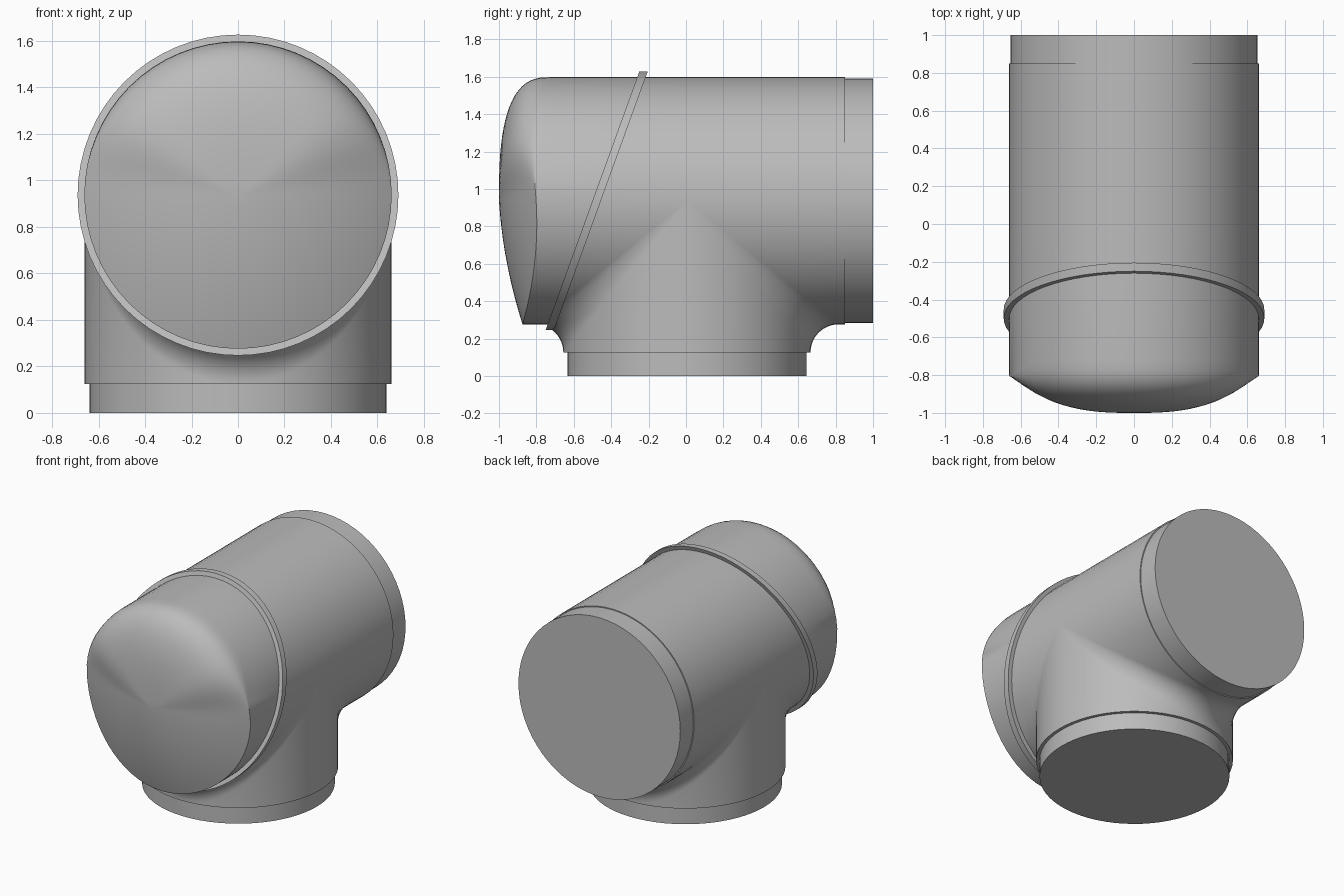
import bpy, bmesh
from math import sin, cos, pi, radians

if "Cube" in bpy.data.objects:
    bpy.data.objects.remove(bpy.data.objects["Cube"])

grey = bpy.data.materials.new("mid_grey")
grey.use_nodes = True
grey.diffuse_color = (0.5, 0.5, 0.5, 1)
grey.node_tree.nodes["Principled BSDF"].inputs["Base Color"].default_value = (0.5, 0.5, 0.5, 1)

R, ZC, YC = 0.661, 0.937, 0.005     # pipe radius, pipe axis height, branch centre
FILLET, STEP, BACK = 0.15, 0.125, 0.85
N = 64                              # segments around the pipe


def collar_y(z):
    """Slanted plane where the hood meets the body."""
    return -0.4775 + 0.3623 * (z - ZC)


def build(name, sheets):
    """Make an object from sheets, each a list of equally long point rows."""
    bm = bmesh.new()
    for rows in sheets:
        grid = [[bm.verts.new(p) for p in row] for row in rows]
        for a, b in zip(grid, grid[1:]):
            for i in range(len(a) - 1):
                bm.faces.new((a[i], a[i + 1], b[i + 1], b[i]))
    bmesh.ops.remove_doubles(bm, verts=bm.verts, dist=0.0002)
    bmesh.ops.recalc_face_normals(bm, faces=bm.faces)
    mesh = bpy.data.meshes.new(name)
    bm.to_mesh(mesh)
    bm.free()
    mesh.materials.append(grey)
    obj = bpy.data.objects.new(name, mesh)
    bpy.context.collection.objects.link(obj)
    bpy.ops.object.select_all(action="DESELECT")
    obj.select_set(True)
    bpy.context.view_layer.objects.active = obj
    bpy.ops.object.shade_smooth_by_angle(angle=radians(30))
    return obj


def around(make_row):
    """One row for each angle round the pipe, measured from the top."""
    return [make_row(2 * pi * i / N) for i in range(N + 1)]


# Tee body: upper half pipe, plus a filleted lower half on each side
def upper_row(a):
    x, z = R * sin(a), ZC + R * cos(a)
    return [(x, y, z) for y in (collar_y(z), YC, BACK)]


def lower_row(t, side):
    x, s, r = R * sin(t), R * cos(t), FILLET * cos(t)
    path = [(s, STEP)]
    for i in range(13):
        a = pi - i * pi / 24
        path.append((s + r + r * cos(a), ZC - s - r + r * sin(a)))
    path.append((BACK - YC if side > 0 else 1, ZC - s))
    return [(x, max(YC + side * d, collar_y(z)), z) for d, z in path]


half = [-pi / 2 + 2 * pi * i / N for i in range(N // 2 + 1)]
build("tee_body", [[upper_row(a) for a in half],
                   [lower_row(t, 1) for t in half],
                   [lower_row(t, -1) for t in half]])


# Domed hood: rounded over the top, crisp rim round the lower half
def dome_point(a, rho):
    x, z = R * rho * sin(a), ZC + R * rho * cos(a)
    crisp = -1.005 + x * x / 2.2 + 0.193 * (z - 1.1) ** 2
    rounded = -0.72 - 0.28 * max(0, 1 - rho ** 2.8) ** (1 / 2.8)
    w = min(1, max(0, (cos(a) - 0.1) / 0.6))
    w = w * w * (3 - 2 * w)
    return (x, max(-1, crisp + (rounded - crisp) * w), z)


def hood_row(a):
    row = [dome_point(a, sin(pi / 2 * i / 20)) for i in range(21)]
    x, _, z = row[-1]
    return row + [(x, collar_y(z), z)]


build("hood", [around(hood_row)])


# Slanted collar over the joint
def collar_row(a):
    row = []
    for r, d in ((R - 0.02, -1), (R + 0.029, -1), (R + 0.029, 1), (R - 0.02, 1), (R - 0.02, -1)):
        z = ZC + r * cos(a)
        row.append((r * sin(a), collar_y(z) + 0.0225 * d, z))
    return row


build("collar", [around(collar_row)])


# Closed spigots at the back and at the base
def back_row(a):
    return [(r * sin(a), y, ZC + r * cos(a))
            for r, y in ((0, 1), (0.654, 1), (0.654, BACK), (R, BACK))]


def base_row(a):
    return [(r * sin(a), YC + r * cos(a), z)
            for r, z in ((0, 0), (0.638, 0), (0.638, STEP), (R, STEP))]


build("back_spigot", [around(back_row)])
build("base_spigot", [around(base_row)])
